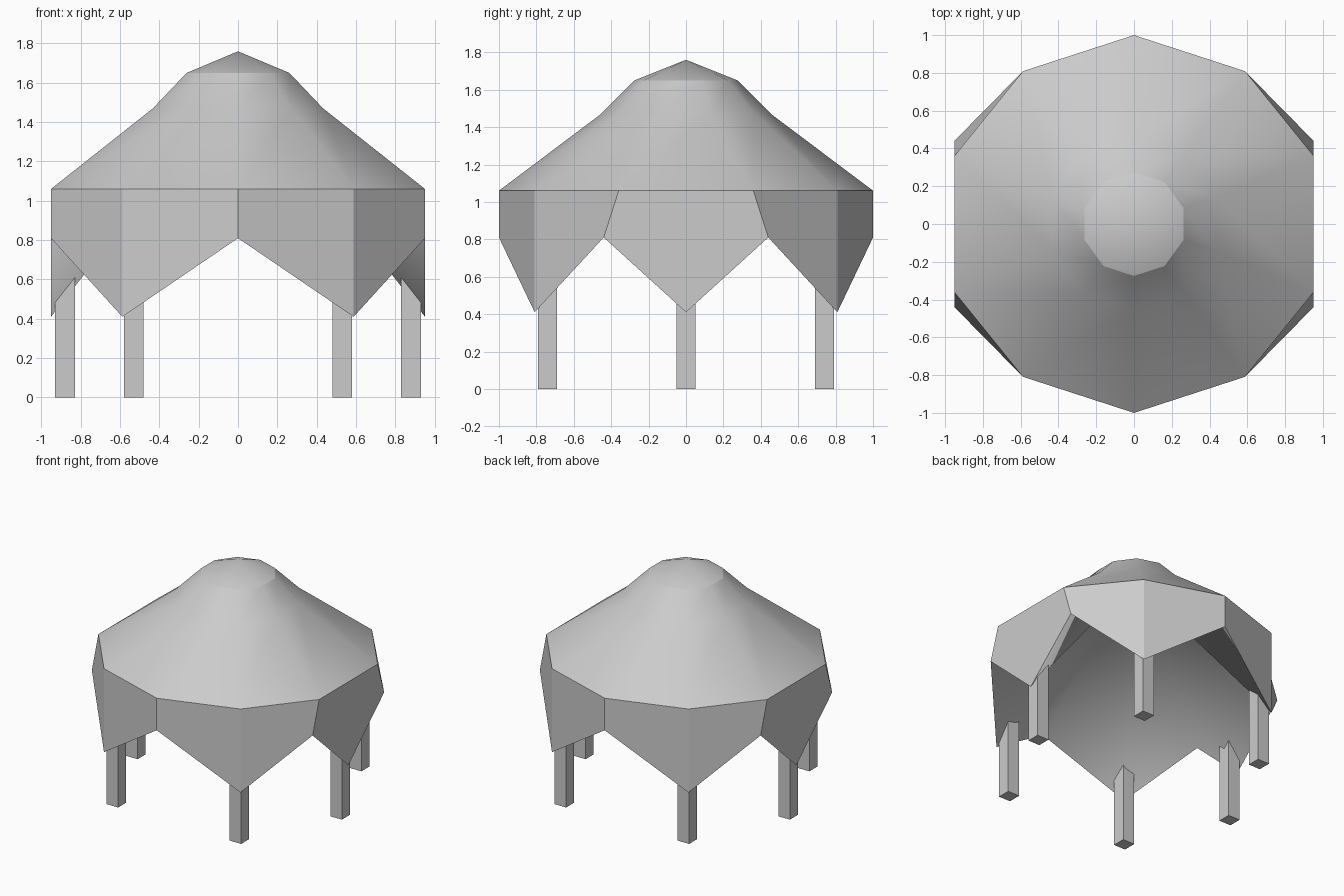
import bpy
import bmesh
from math import sin, cos, radians, copysign

cube = bpy.data.objects.get("Cube")
if cube:
    bpy.data.objects.remove(cube, do_unlink=True)

grey = bpy.data.materials.new("plain_grey")
grey.use_nodes = True
grey.diffuse_color = (0.6, 0.6, 0.6, 1)
grey.node_tree.nodes["Principled BSDF"].inputs["Base Color"].default_value = grey.diffuse_color


def finish(bm, name, smooth):
    mesh = bpy.data.meshes.new(name)
    for face in bm.faces:
        face.smooth = smooth
    bm.to_mesh(mesh)
    bm.free()
    mesh.materials.append(grey)
    obj = bpy.data.objects.new(name, mesh)
    bpy.context.collection.objects.link(obj)
    return obj


def loft(name, rings, apex=None, smooth=True, inward=False):
    """Skin closed rings from bottom to top, optionally closing to a point."""
    bm = bmesh.new()
    rows = [[bm.verts.new(p) for p in ring] for ring in rings]
    n = len(rows[0])
    for low, high in zip(rows, rows[1:]):
        for i in range(n):
            j = (i + 1) % n
            bm.faces.new((low[i], low[j], high[j], high[i]))
    if apex is not None:
        tip = bm.verts.new((0, 0, apex))
        for i in range(n):
            bm.faces.new((rows[-1][i], rows[-1][(i + 1) % n], tip))
    if inward:
        bmesh.ops.reverse_faces(bm, faces=bm.faces[:])
    return finish(bm, name, smooth)


def decagon(radius, z, side_y=None):
    """Ten-sided ring; side_y widens the two flat sides."""
    ring = []
    for k in range(10):
        a = radians(90 + 36 * k)
        x, y = radius * cos(a), radius * sin(a)
        if side_y and abs(y) < 0.4:
            y = copysign(side_y, y)
        ring.append((x, y, z))
    return ring


def with_side_middles(ring):
    """Add a point in the middle of each flat side, giving twelve columns."""
    x, z = ring[8][0], ring[0][2]
    return ring[:3] + [(-x, 0, z)] + ring[3:8] + [(x, 0, z)] + ring[8:]


RIM_Z, VALLEY_Z, TIP_Z = 1.06, 0.81, 0.41

# Roof and its shallow cap
rim = decagon(1, RIM_Z, 0.36)
cap_ring = decagon(0.275, 1.65)
loft("roof", [rim, decagon(0.455, 1.47), cap_ring])
loft("roof_cap", [cap_ring], apex=1.76)

# Hanging skirt: columns alternate between valleys and pointed tips
hem = [(x, y, TIP_Z if i % 2 else VALLEY_Z)
       for i, (x, y, z) in enumerate(with_side_middles(decagon(1, 0, 0.44)))]
loft("skirt", [hem, with_side_middles(rim)], smooth=False)

# Inner lining rising from the hem to a point under the cap
loft("lining", [hem], apex=1.62, inward=True)

# Square legs behind each tip
legs = {"side": (0.88, 0), "front": (0.53, -0.74), "back": (0.53, 0.74)}
for place, (x, y) in legs.items():
    for side, sign in (("left", 1), ("right", -1)):
        bm = bmesh.new()
        bmesh.ops.create_cube(bm, size=1)
        bmesh.ops.scale(bm, vec=(0.1, 0.1, 0.75), verts=bm.verts)
        bmesh.ops.translate(bm, vec=(sign * x, y, 0.375), verts=bm.verts)
        finish(bm, f"{place}_leg_{side}", False)
